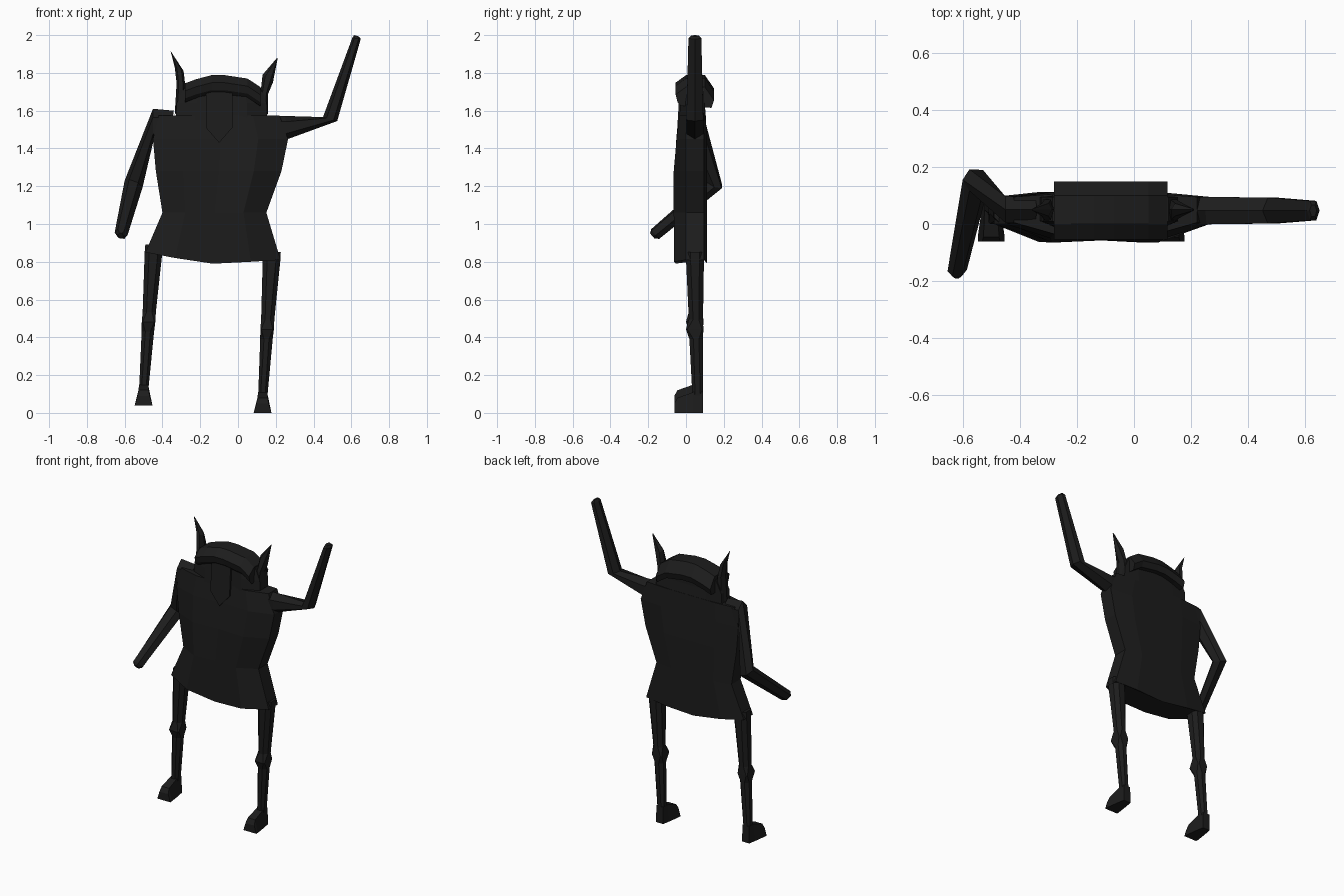
import bpy, bmesh, math
from mathutils import Vector

DARK = bpy.data.materials.new("dark")
DARK.diffuse_color = (0.012, 0.012, 0.012, 1)


def loft(name, rings):
    """Skin a list of equal-length point rings and cap both ends."""
    bm = bmesh.new()
    vs = [[bm.verts.new(p) for p in r] for r in rings]
    n = len(vs[0])
    for a, b in zip(vs, vs[1:]):
        for i in range(n):
            j = (i + 1) % n
            bm.faces.new((a[i], a[j], b[j], b[i]))
    bm.faces.new(vs[0])
    bm.faces.new(vs[-1])
    bmesh.ops.recalc_face_normals(bm, faces=bm.faces)
    me = bpy.data.meshes.new(name)
    bm.to_mesh(me)
    bm.free()
    me.materials.append(DARK)
    ob = bpy.data.objects.new(name, me)
    bpy.context.collection.objects.link(ob)
    return ob


def hexring(a, b, v):
    """Six-sided ring spanning edge points a and b, with half depth v."""
    a, b, v = Vector(a), Vector(b), Vector(v)
    c, u = (a + b) / 2, (a - b) / 2
    return [c + u * math.cos(t * math.pi / 3) + v * math.sin(t * math.pi / 3) / 0.866
            for t in range(6)]


# torso and head, stacked eight-sided sections
def body_ring(l, r, yf, yb, z, side=0.0, dz=(0, 0, 0, 0, 0)):
    q = 0.22 * (r - l)
    pts = [(l, side, 0), (l + q, yf, 1), ((l + r) / 2, yf + 0.008, 2), (r - q, yf, 3),
           (r, side, 4), (r, 0.095, 4), (r - q, yb, 3), ((l + r) / 2, yb, 2),
           (l + q, yb, 1), (l, 0.095, 0)]
    return [(x, y, z + dz[k]) for x, y, k in pts]


loft("torso", [
    body_ring(-0.49, 0.225, -0.063, 0.112, 0.79, dz=(0.06, 0.03, 0, 0.01, 0.02)),
    body_ring(-0.40, 0.15, -0.065, 0.112, 1.06),
    body_ring(-0.435, 0.23, -0.065, 0.112, 1.28),
    body_ring(-0.45, 0.265, -0.05, 0.11, 1.45),
    body_ring(-0.42, 0.22, -0.035, 0.105, 1.575, 0.005),
])
loft("head", [
    body_ring(-0.33, 0.155, -0.036, 0.105, 1.55, 0.01),
    body_ring(-0.325, 0.152, -0.03, 0.10, 1.64, 0.01),
    body_ring(-0.285, 0.12, -0.025, 0.10, 1.72, 0.01),
])

# face plate tapering to a point
loft("beard", [[(x, y + dy, z) for x, z, y in
                ((-0.17, 1.70, -0.035), (-0.17, 1.51, -0.046), (-0.10, 1.43, -0.053),
                 (-0.03, 1.51, -0.046), (-0.03, 1.70, -0.035))] for dy in (0, 0.03)])

# cap, one profile swept across the head
CAP = ((-0.055, -0.04), (0, 0), (0.10, 0), (0.148, -0.07), (0.135, -0.11),
       (-0.025, -0.10), (-0.045, -0.08))
loft("cap", [[(x, y, top + d) for y, d in CAP] for x, top in
             ((-0.28, 1.745), (-0.22, 1.767), (-0.14, 1.788), (-0.07, 1.788),
              (0.05, 1.77), (0.118, 1.725))])

# horns
for name, pts in (
    ("left_horn", (((-0.335, 1.58), (-0.28, 1.62), 0.04), ((-0.325, 1.745), (-0.28, 1.74), 0.035),
                   ((-0.335, 1.83), (-0.288, 1.81), 0.022), ((-0.357, 1.915), (-0.354, 1.912), 0.003))),
    ("right_horn", (((0.11, 1.62), (0.158, 1.58), 0.04), ((0.12, 1.70), (0.16, 1.69), 0.035),
                    ((0.13, 1.79), (0.185, 1.75), 0.022), ((0.207, 1.88), (0.21, 1.877), 0.003))),
):
    loft(name, [hexring((a[0], 0.05, a[1]), (b[0], 0.05, b[1]), (0, d, 0)) for a, b, d in pts])

# raised arm
loft("raised_arm", [hexring((a[0], 0.047, a[1]), (b[0], 0.047, b[1]), (0, d, 0)) for a, b, d in (
    ((0.15, 1.575), (0.17, 1.44), 0.048), ((0.25, 1.572), (0.265, 1.45), 0.048),
    ((0.45, 1.566), (0.525, 1.545), 0.045), ((0.605, 1.985), (0.65, 1.98), 0.034),
    ((0.615, 2.0), (0.64, 1.993), 0.02))])

# lowered arm, elbow bent forward
loft("lowered_arm", [hexring(*r) for r in (
    ((-0.34, 0.05, 1.60), (-0.36, 0.05, 1.45), (0, 0.048, 0)),
    ((-0.45, 0.05, 1.61), (-0.45, 0.05, 1.43), (0, 0.046, 0)),
    ((-0.60, 0.155, 1.23), (-0.505, 0.15, 1.195), (0, 0.038, -0.015)),
    ((-0.653, -0.165, 0.955), (-0.585, -0.16, 0.94), (0, 0.02, -0.022)),
    ((-0.635, -0.178, 0.94), (-0.605, -0.178, 0.935), (0, 0.012, -0.014)))])


# legs: chamfered tubes with square knees, and wedge feet
def leg_ring(x, w, y0, y1, z, k):
    c, h = (y0 + y1) / 2, (y1 - y0) / 2
    return [(x + sx * w, c + sy * h, z) for sx, sy in
            ((-1, -k), (-k, -1), (k, -1), (1, -k), (1, k), (k, 1), (-k, 1), (-1, k))]


def leg(side, hip, ankle, top, floor):
    def at(t, w, y0, y1, k):
        z = top + (floor + 0.07 - top) * t
        return leg_ring(hip + (ankle - hip) * t, w, y0, y1, z, k)
    loft(side + "_leg", [
        at(-0.05, 0.046, 0.0, 0.095, 0.5), at(0, 0.047, 0.0, 0.095, 0.5),
        at(0.43, 0.035, 0.015, 0.09, 0.4), at(0.50, 0.036, 0.0, 0.092, 0.85),
        at(0.57, 0.033, 0.018, 0.09, 0.4), at(1, 0.024, 0.035, 0.09, 0.5)])
    loft(side + "_foot", [
        [(ankle - w0, y, floor), (ankle + w0, y, floor),
         (ankle + w1, y, floor + h), (ankle - w1, y, floor + h)]
        for y, w0, w1, h in ((-0.062, 0.047, 0.032, 0.05), (-0.045, 0.047, 0.027, 0.08),
                             (0.04, 0.035, 0.024, 0.11), (0.09, 0.026, 0.024, 0.11))])


leg("left", -0.447, -0.50, 0.855, 0.04)
leg("right", 0.178, 0.13, 0.815, 0.0)
